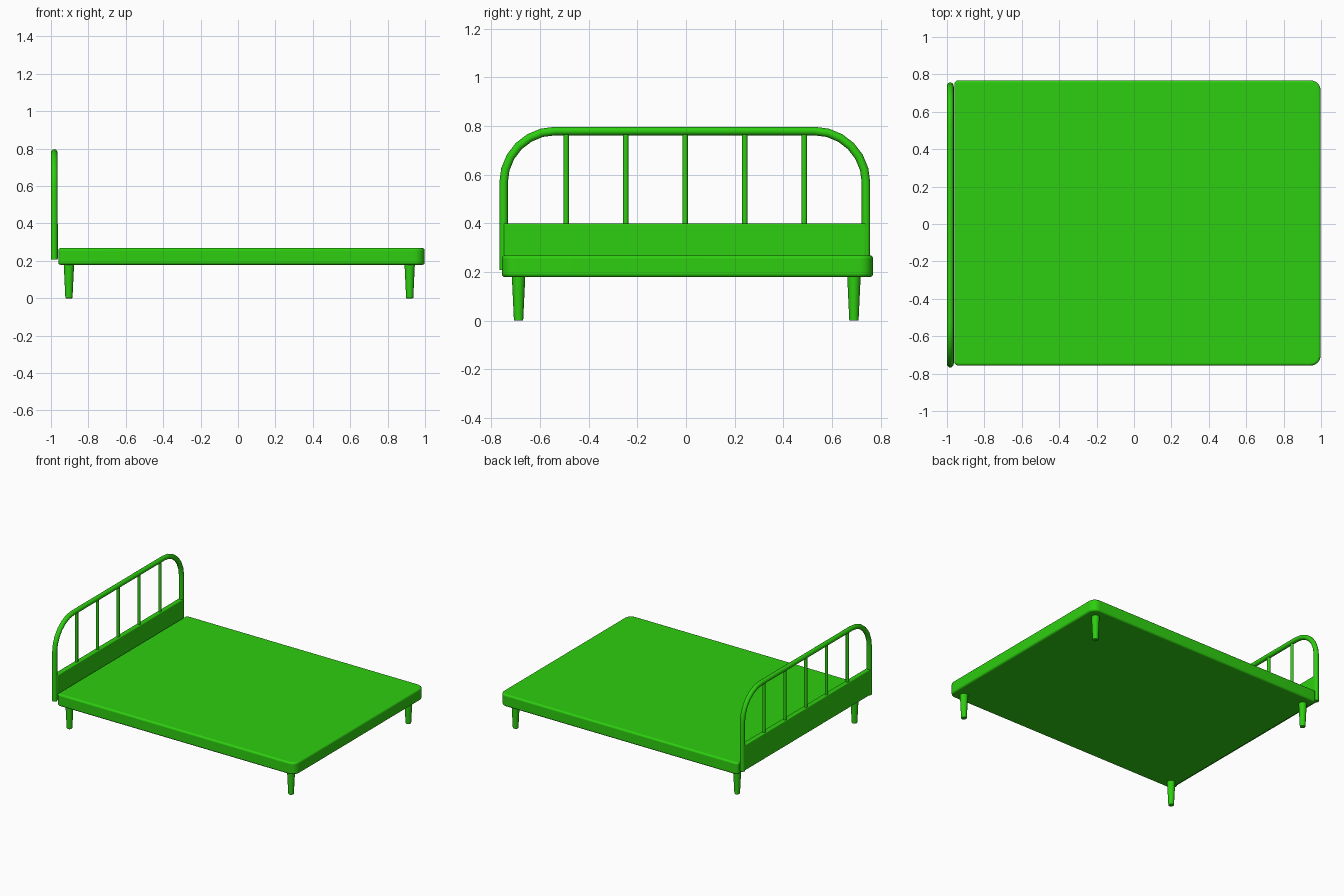
import bpy, bmesh, math
from mathutils import Vector

old = bpy.data.objects.get("Cube")
if old:
    bpy.data.objects.remove(old, do_unlink=True)

GREEN = (0.027, 0.62, 0.005, 1.0)
mat = bpy.data.materials.new("bright green")
mat.use_nodes = True
mat.diffuse_color = GREEN
mat.node_tree.nodes["Principled BSDF"].inputs["Base Color"].default_value = GREEN


def finish(bm, name, bevel=0):
    """Turn a bmesh into a smooth-shaded object with optional rounded edges."""
    bmesh.ops.recalc_face_normals(bm, faces=bm.faces)
    mesh = bpy.data.meshes.new(name)
    bm.to_mesh(mesh)
    bm.free()
    mesh.materials.append(mat)
    ob = bpy.data.objects.new(name, mesh)
    bpy.context.collection.objects.link(ob)
    if bevel:
        mod = ob.modifiers.new("rounded edges", "BEVEL")
        mod.width, mod.segments = bevel, 3
        mod.limit_method, mod.angle_limit = "ANGLE", math.radians(40)
    bpy.ops.object.select_all(action="DESELECT")
    ob.select_set(True)
    bpy.context.view_layer.objects.active = ob
    bpy.ops.object.shade_smooth_by_angle(angle=math.radians(40))
    return ob


def arc(cx, cy, r, start, steps):
    """Points of a quarter circle."""
    angles = [start + math.pi / 2 * i / steps for i in range(steps + 1)]
    return [(cx + r * math.cos(a), cy + r * math.sin(a)) for a in angles]


def prism(name, outline, z0, z1, bevel):
    bm = bmesh.new()
    face = bm.faces.new([bm.verts.new((x, y, z0)) for x, y in outline])
    top = bmesh.ops.extrude_face_region(bm, geom=[face])["geom"]
    bmesh.ops.translate(bm, vec=(0, 0, z1 - z0),
                        verts=[v for v in top if isinstance(v, bmesh.types.BMVert)])
    return finish(bm, name, bevel)


def rod(name, x, y, z0, z1, r0, r1, sides, bevel=0):
    bm = bmesh.new()
    bmesh.ops.create_cone(bm, cap_ends=True, segments=sides,
                          radius1=r0, radius2=r1, depth=z1 - z0)
    bmesh.ops.translate(bm, verts=bm.verts, vec=(x, y, (z0 + z1) / 2))
    return finish(bm, name, bevel)


def tube(name, x, path, radius, sides):
    """Round tube along a path in the y-z plane."""
    bm = bmesh.new()
    pts = [Vector(p) for p in path]
    rings = []
    for i, p in enumerate(pts):
        before = (p - pts[i - 1]).normalized() if i else None
        after = (pts[i + 1] - p).normalized() if i < len(pts) - 1 else None
        t = ((before or after) + (after or before)).normalized()
        side = Vector((-t.y, t.x))
        ring = []
        for k in range(sides):
            a = math.tau * k / sides
            q = p + side * radius * math.cos(a)
            ring.append(bm.verts.new((x + radius * math.sin(a), q.x, q.y)))
        rings.append(ring)
    for a, b in zip(rings, rings[1:]):
        for k in range(sides):
            n = (k + 1) % sides
            bm.faces.new((a[k], a[n], b[n], b[k]))
    bm.faces.new(rings[0])
    bm.faces.new(rings[-1])
    return finish(bm, name)


# Bed base: wide corners at the foot, tight corners at the head
FOOT, HEAD = 0.055, 0.022
x0, x1, y0, y1 = -0.961, 0.998, -0.757, 0.768
outline = (arc(x1 - FOOT, y1 - FOOT, FOOT, 0, 8)
           + arc(x0 + HEAD, y1 - HEAD, HEAD, math.pi / 2, 8)
           + arc(x0 + HEAD, y0 + HEAD, HEAD, math.pi, 8)
           + arc(x1 - FOOT, y0 + FOOT, FOOT, math.pi * 1.5, 8))
prism("bed_base", outline, 0.179, 0.268, 0.012)

# Tapered legs
for end, x in (("head", -0.904), ("foot", 0.918)):
    for side, y in (("front", -0.688), ("back", 0.69)):
        rod(f"{end}_leg_{side}", x, y, 0, 0.19, 0.019, 0.028, 20, 0.003)

# Headboard: arched tube, lower panel and upright bars
R, HX, MID = 0.0175, -0.9825, -0.005
half, top, bend = 0.7445, 0.779, 0.212
path = ([(MID + half, 0.208)]
        + arc(MID + half - bend, top - bend, bend, 0, 6)
        + arc(MID - half + bend, top - bend, bend, math.pi / 2, 6)
        + [(MID - half, 0.208)])
tube("headboard_frame", HX, path, R, 16)

panel = [(-0.998, MID - half), (-0.963, MID - half),
         (-0.963, MID + half), (-0.998, MID + half)]
prism("headboard_panel", panel, 0.21, 0.4, 0.006)

for i in range(5):
    rod(f"headboard_bar_{i + 1}", HX, -0.003 + (i - 2) * 0.2445,
        0.39, 0.775, 0.011, 0.011, 12)
